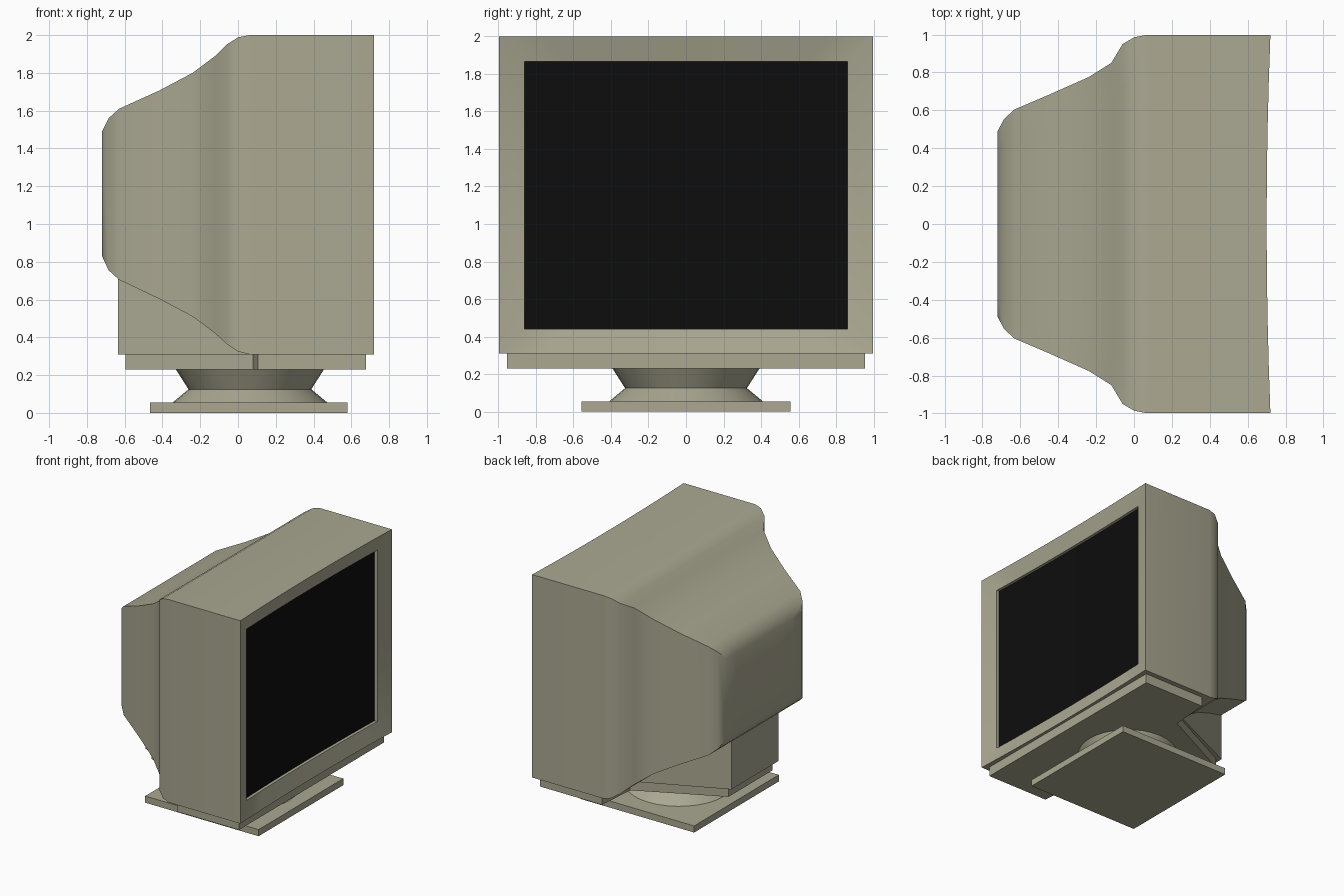
import bpy, bmesh, math

if "Cube" in bpy.data.objects:
    bpy.data.objects.remove(bpy.data.objects["Cube"])


def material(name, rgb):
    m = bpy.data.materials.new(name)
    m.diffuse_color = (*rgb, 1)
    m.use_nodes = True
    m.node_tree.nodes["Principled BSDF"].inputs["Base Color"].default_value = m.diffuse_color
    return m


BEIGE = material("warm_grey_plastic", (0.405, 0.392, 0.285))
BLACK = material("black_glass", (0.004, 0.004, 0.004))


def make(name, rings, mat, cap_start=True, cap_end=True, smooth=True):
    """Loft closed rings of equal length into a mesh."""
    bm = bmesh.new()
    loops = [[bm.verts.new(p) for p in r] for r in rings]
    n = len(rings[0])
    for a, b in zip(loops, loops[1:]):
        for i in range(n):
            j = (i + 1) % n
            bm.faces.new((a[i], a[j], b[j], b[i]))
    if cap_start:
        bm.faces.new(loops[0][::-1])
    if cap_end:
        bm.faces.new(loops[-1])
    bmesh.ops.recalc_face_normals(bm, faces=bm.faces)
    me = bpy.data.meshes.new(name)
    bm.to_mesh(me)
    bm.free()
    ob = bpy.data.objects.new(name, me)
    bpy.context.collection.objects.link(ob)
    me.materials.append(mat)
    if smooth:
        bpy.ops.object.select_all(action='DESELECT')
        ob.select_set(True)
        bpy.context.view_layer.objects.active = ob
        bpy.ops.object.shade_smooth_by_angle(angle=math.radians(30))
    return ob


SEG = 8


def rect_ring(x, half_y, z0, z1, curve=0.0):
    """Rectangle across the x axis; its edges at the sides curve forward."""
    ts = [-1 + 2 * i / SEG for i in range(SEG + 1)]
    return ([(x + curve * t * t, half_y * t, z0) for t in ts] +
            [(x + curve * t * t, half_y * t, z1) for t in reversed(ts)])


def prism(name, outline, z0, z1, mat):
    return make(name, [[(x, y, z) for x, y in outline] for z in (z0, z1)],
                mat, smooth=False)


def mirrored(half):
    return half + [(x, -y) for x, y in reversed(half)]


# Housing: x, half width, bottom, top
stations = [(-0.72, 0.49, 0.83, 1.49), (-0.685, 0.555, 0.755, 1.56),
            (-0.63, 0.605, 0.705, 1.61), (-0.42, 0.695, 0.605, 1.705),
            (-0.24, 0.775, 0.51, 1.80), (-0.12, 0.85, 0.42, 1.89),
            (-0.06, 0.95, 0.365, 1.95), (0.0, 0.985, 0.325, 1.988),
            (0.06, 0.997, 0.31, 2.0)]
rings = [rect_ring(*s) for s in stations]
rings += [rect_ring(0.70, 0.997, 0.31, 2.0, 0.02),       # front rim
          rect_ring(0.665, 0.862, 0.44, 1.867, 0.015),   # sloping bezel
          rect_ring(0.64, 0.862, 0.44, 1.867, 0.015)]    # screen lip
make("housing", rings, BEIGE, cap_end=False)

# Screen, gently curved plate
make("screen", [rect_ring(0.640, 0.862, 0.44, 1.867, 0.015)[:SEG + 1] +
                rect_ring(0.632, 0.862, 0.44, 0.44, 0.015)[SEG + 1:],
                rect_ring(0.640, 0.862, 1.867, 1.867, 0.015)[:SEG + 1] +
                rect_ring(0.632, 0.862, 1.867, 1.867, 0.015)[SEG + 1:]],
     BLACK)

# Tapered body under the rear of the housing
prism("rear_underbody", mirrored([(0.12, 0.65), (-0.635, 0.31)]), 0.31, 0.72, BEIGE)

# Skirt below the housing, wide in front and tapered behind
prism("bottom_skirt", mirrored([(0.677, 0.955), (0.105, 0.955), (0.08, 0.62),
                                (-0.595, 0.29)]), 0.23, 0.315, BEIGE)

# Swivel neck, pinched at the waist
CX, N = 0.063, 32
make("swivel_neck", [[(CX + r * math.cos(2 * math.pi * i / N),
                       r * math.sin(2 * math.pi * i / N), z) for i in range(N)]
                     for r, z in ((0.415, 0.05), (0.325, 0.125), (0.395, 0.235))],
     BEIGE)

# Square foot plate
prism("foot_plate", mirrored([(0.58, 0.557), (-0.465, 0.557)]), 0.0, 0.055, BEIGE)
